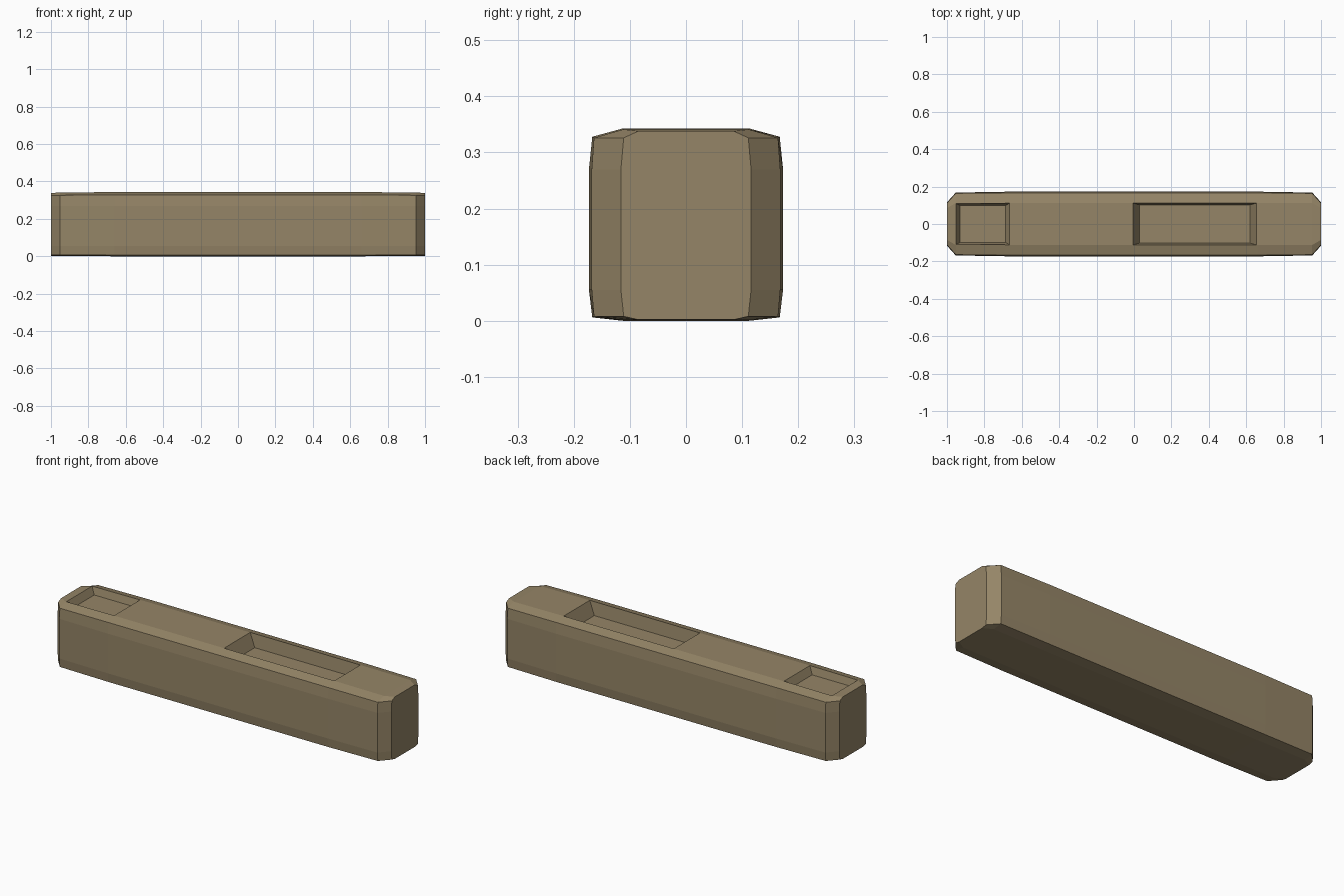
import bpy, bmesh

if "Cube" in bpy.data.objects:
    bpy.data.objects.remove(bpy.data.objects["Cube"])

mat = bpy.data.materials.new("tan")
mat.diffuse_color = (0.30, 0.235, 0.135, 1)
mat.use_nodes = True
mat.node_tree.nodes["Principled BSDF"].inputs["Base Color"].default_value = mat.diffuse_color


def make_object(name, bm):
    bmesh.ops.recalc_face_normals(bm, faces=bm.faces)
    mesh = bpy.data.meshes.new(name)
    bm.to_mesh(mesh)
    bm.free()
    ob = bpy.data.objects.new(name, mesh)
    bpy.context.collection.objects.link(ob)
    mesh.materials.append(mat)
    return ob


def loft(name, rings):
    bm = bmesh.new()
    loops = [[bm.verts.new(p) for p in r] for r in rings]
    n = len(loops[0])
    for a, b in zip(loops, loops[1:]):
        for i in range(n):
            bm.faces.new((a[i], a[(i + 1) % n], b[(i + 1) % n], b[i]))
    bm.faces.new(loops[0])
    bm.faces.new(loops[-1])
    return make_object(name, bm)


# Half cross-sections (y, z) from bottom to top
END = [(0.085, 0.002), (0.111, 0.008), (0.116, 0.055), (0.116, 0.27), (0.111, 0.326), (0.085, 0.338)]
SHOULDER = [(0.112, 0.001), (0.164, 0.008), (0.168, 0.055), (0.168, 0.27), (0.164, 0.326), (0.112, 0.341)]
MIDDLE = [(0.112, 0.0), (0.167, 0.006), (0.173, 0.055), (0.173, 0.27), (0.167, 0.328), (0.112, 0.343)]


def ring(x, half):
    return [(x, y, z) for y, z in half] + [(x, -y, z) for y, z in reversed(half)]


body = loft("long_block", [ring(x, s) for x, s in (
    (-1, END), (-0.953, SHOULDER), (-0.66, MIDDLE), (0.66, MIDDLE), (0.953, SHOULDER), (1, END))])


# Tapered recesses cut in the top
def recess(name, x0, x1, y, inset_x, inset_y, depth):
    top, up = 0.343, 0.02
    k = up / depth

    def rect(t, z):
        dx, dy = inset_x * t, inset_y * t
        return [(x0 + dx, -y + dy, z), (x1 - dx, -y + dy, z),
                (x1 - dx, y - dy, z), (x0 + dx, y - dy, z)]
    cutter = loft(name, [rect(1, top - depth), rect(-k, top + up)])
    cutter.hide_render = True
    cutter.hide_viewport = True
    mod = body.modifiers.new(name, 'BOOLEAN')
    mod.operation = 'DIFFERENCE'
    mod.solver = 'EXACT'
    mod.object = cutter


recess("small_recess_cutter", -0.953, -0.665, 0.111, 0.022, 0.012, 0.04)
recess("large_recess_cutter", -0.005, 0.655, 0.112, 0.034, 0.010, 0.07)
